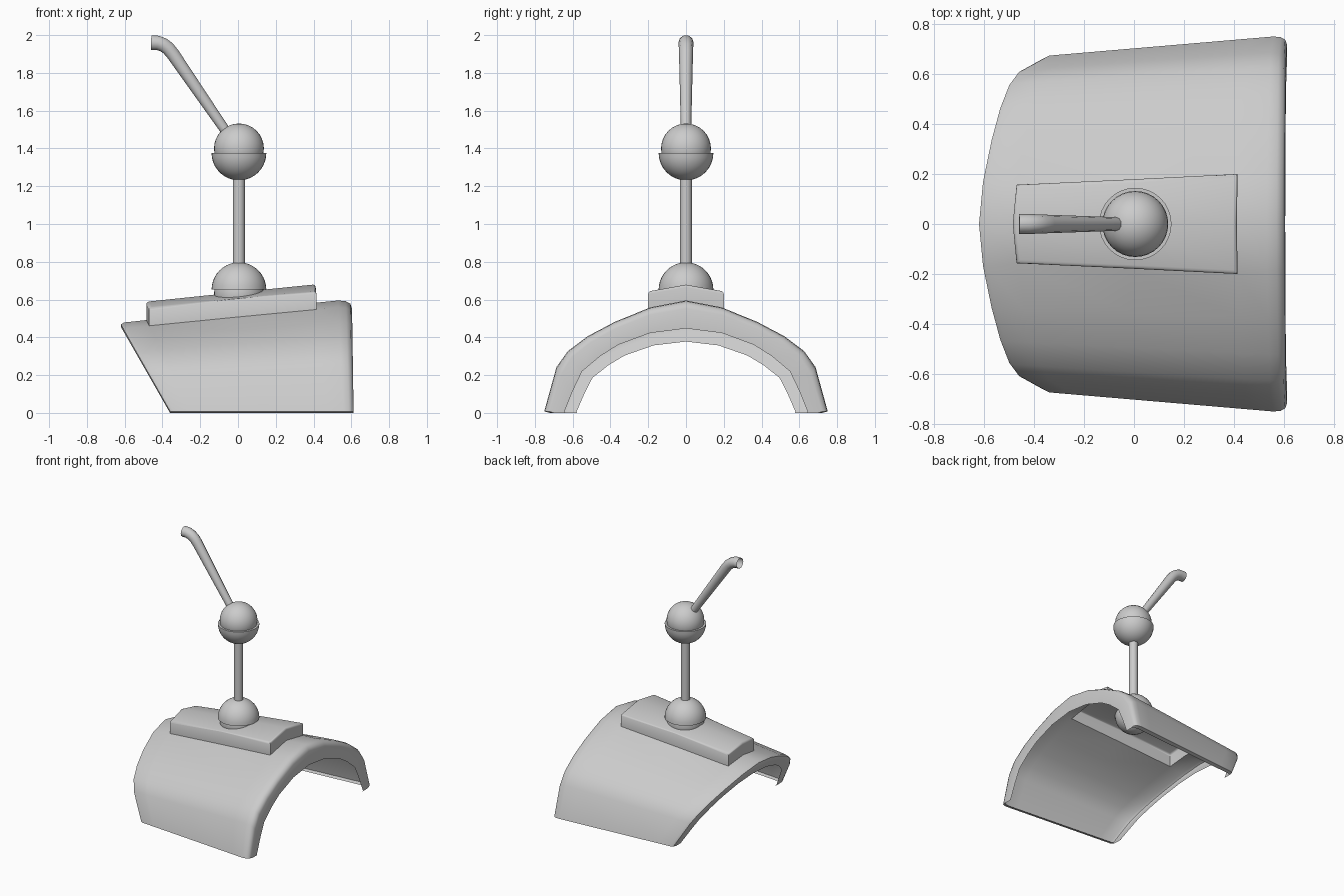
import bpy, bmesh, math
from mathutils import Vector

if "Cube" in bpy.data.objects:
    bpy.data.objects.remove(bpy.data.objects["Cube"])


def finish(name, bm, angle=35):
    bmesh.ops.recalc_face_normals(bm, faces=bm.faces)
    me = bpy.data.meshes.new(name)
    bm.to_mesh(me)
    bm.free()
    ob = bpy.data.objects.new(name, me)
    bpy.context.collection.objects.link(ob)
    bpy.ops.object.select_all(action='DESELECT')
    ob.select_set(True)
    bpy.context.view_layer.objects.active = ob
    bpy.ops.object.shade_smooth_by_angle(angle=math.radians(angle))
    return ob


def lathe(name, profile, steps=32):
    bm = bmesh.new()
    vs = [bm.verts.new((r, 0, z)) for r, z in profile]
    es = [bm.edges.new(p) for p in zip(vs, vs[1:])]
    bmesh.ops.spin(bm, geom=vs + es, axis=(0, 0, 1), cent=(0, 0, 0),
                   steps=steps, angle=math.tau)
    bmesh.ops.remove_doubles(bm, verts=bm.verts, dist=1e-4)
    finish(name, bm).location.x = .005


def arc(r, z, a0, a1, n):
    return [(r * math.cos(math.radians(a0 + (a1 - a0) * i / n)),
             z + r * math.sin(math.radians(a0 + (a1 - a0) * i / n))) for i in range(n + 1)]


# Hollow arched shell: half sections of the wide end, tapered to a slanted narrow end
outer = [(.725, 0), (.755, .008), (.69, .245), (.63, .33), (.525, .41), (.38, .487),
         (.19, .565), (0, .602)]
inner = [(.64, 0), (.645, .004), (.6, .115), (.55, .22), (.455, .3), (.36, .36),
         (.19, .423), (0, .447)]


def shell_ring(t, k):
    half = []
    for (yo, zo), (yi, zi) in zip(outer, inner):
        o = Vector((yo * (.89 + .11 * t), zo * (.79 + .21 * t)))
        i = Vector((yi * (.9 + .1 * t), zi * (.845 + .155 * t)))
        y, z = o.lerp(i, k)
        left = -.62 + (.455 - z) * .26 / .455
        half.append((left + (.612 - .015 * z - left) * t, y, z))
    return half + [(x, -y, z) for x, y, z in reversed(half[:-1])]


# The ends turn inwards as lips (k = 0 outer surface, k = 1 lip edge)
loop = [(0, 1), (0, .5), (0, .22), (.006, .08), (.025, 0), (.125, 0), (.5, 0), (.852, 0),
        (.945, 0), (.975, .05), (.993, .15), (1, .32), (1, 1)]
PLATE_FIRST, PLATE_LAST, MID = 5, 7, 7
bm = bmesh.new()
rings = [[bm.verts.new(p) for p in shell_ring(t, k)] for t, k in loop]
for row, w in ((5, .157), (6, .178), (7, .2)):
    rings[row][MID - 1].co.y = w
    rings[row][MID + 1].co.y = -w
plate = []
for i, (a, b) in enumerate(zip(rings, rings[1:])):
    for j in range(len(a) - 1):
        f = bm.faces.new((a[j], a[j + 1], b[j + 1], b[j]))
        if PLATE_FIRST <= i < PLATE_LAST and j in (MID - 1, MID):
            plate.append(f)

# Raised plate pressed out of the shell, with softened edges
res = bmesh.ops.extrude_face_region(bm, geom=plate)
bmesh.ops.delete(bm, geom=[f for f in plate if f.is_valid], context='FACES')
top = [g for g in res["geom"] if isinstance(g, bmesh.types.BMVert)]
for v in top:
    v.co.z += .097
topset = set(top)
tops = [f for f in bm.faces if all(v in topset for v in f.verts)]
rim = [e for e in bm.edges if sum(f in tops for f in e.link_faces) == 1]
bmesh.ops.bevel(bm, geom=rim, offset=.015, segments=3, profile=.5, affect='EDGES')
finish("arched_shell_with_plate", bm, 45)

# Two ball joints, each with a cup facing the post
for name, ball_z, cup_z, s in (("lower", .63, .652, 1), ("upper", 1.4, 1.376, -1)):
    lathe(name + "_ball", arc(.132, ball_z, -90, 90, 16))
    lathe(name + "_cup", [(.125, cup_z)] + arc(.145, cup_z, 0, 90 * s, 10))

# Post between the cups
lathe("post", [(.032, .77), (.032, 1.26)], 16)

# Bent stick, thicker toward its open tip
curve = bpy.data.curves.new("bent_stick", 'CURVE')
curve.dimensions = '3D'
curve.bevel_depth = 1
curve.bevel_resolution = 3
path = [(-.06, 1.485, .027), (-.345, 1.9, .037), (-.37, 1.93, .038),
        (-.395, 1.948, .039), (-.425, 1.959, .04), (-.46, 1.96, .04)]
sp = curve.splines.new('POLY')
sp.points.add(len(path) - 1)
for p, (x, z, r) in zip(sp.points, path):
    p.co, p.radius = (x, 0, z, 1), r
stick = bpy.data.objects.new("bent_stick", curve)
bpy.context.collection.objects.link(stick)
bpy.ops.object.select_all(action='DESELECT')
stick.select_set(True)
bpy.context.view_layer.objects.active = stick
bpy.ops.object.convert(target='MESH')
bpy.ops.object.shade_smooth_by_angle(angle=math.radians(40))
